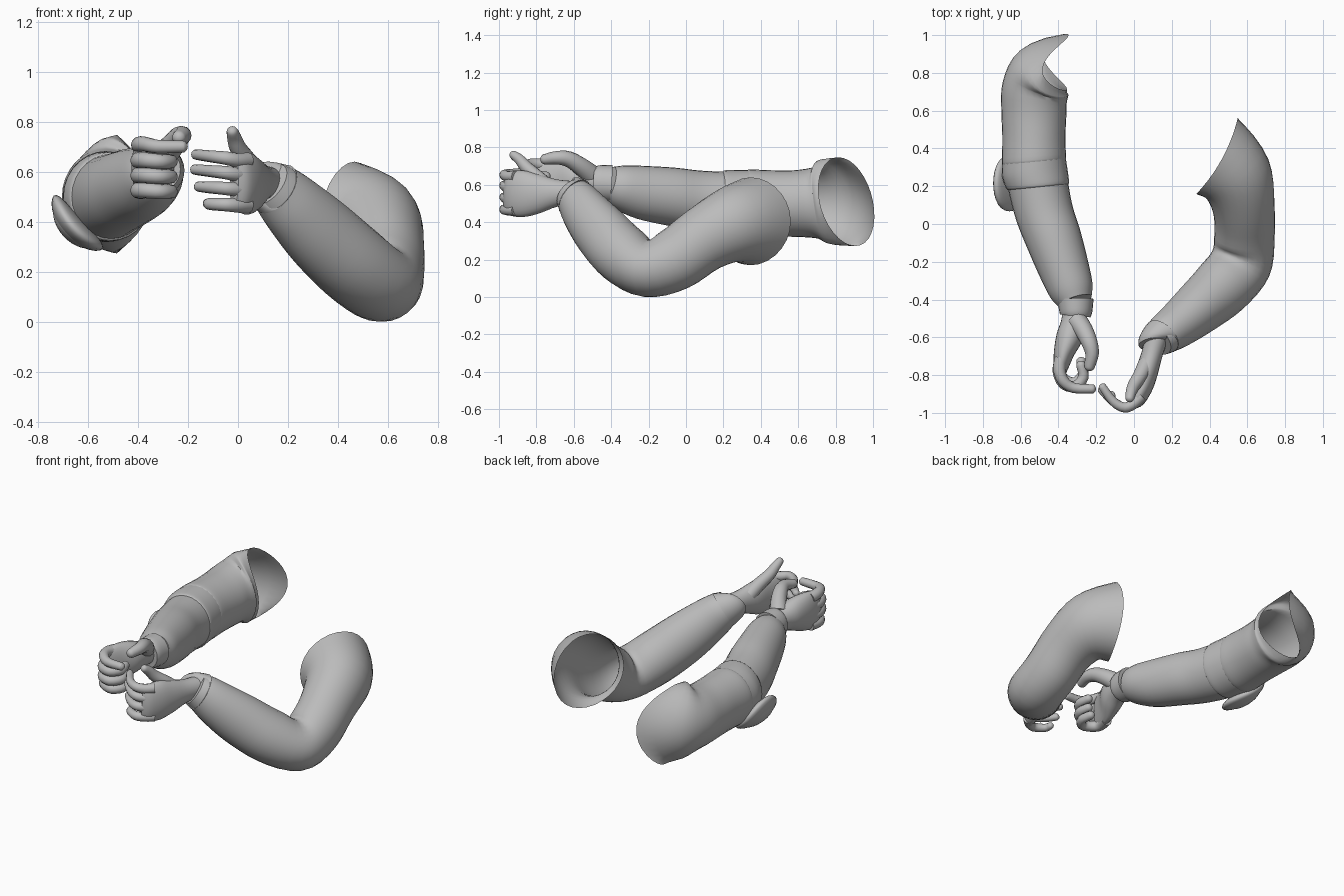
import bpy, bmesh, math
from mathutils import Vector

grey = bpy.data.materials.new("plain grey")
grey.diffuse_color = (0.5, 0.5, 0.5, 1)


def finish(bm, name, angle=50):
    me = bpy.data.meshes.new(name)
    bmesh.ops.recalc_face_normals(bm, faces=bm.faces)
    bm.to_mesh(me)
    bm.free()
    me.materials.append(grey)
    ob = bpy.data.objects.new(name, me)
    bpy.context.collection.objects.link(ob)
    bpy.ops.object.select_all(action='DESELECT')
    ob.select_set(True)
    bpy.context.view_layer.objects.active = ob
    bpy.ops.object.shade_smooth_by_angle(angle=math.radians(angle))
    return ob


def spline(a, b, c, d, t):
    return 0.5 * (2*b + (c-a)*t + (2*a-5*b+4*c-d)*t*t + (3*b-a-3*c+d)*t**3)


def tube(name, rings, cap0=True, cap1=True, seg=20, steps=4, dish=0, lean=0):
    """Rings are (x, y, z, half width, half height[, plane normal]).
    dish pulls top and bottom of the open end inwards, lean shears it in y."""
    keys = []
    for i, r in enumerate(rings):
        p0, p1 = rings[max(i-1, 0)], rings[min(i+1, len(rings)-1)]
        n = Vector(r[5]) if len(r) > 5 else Vector(p1[:3]) - Vector(p0[:3])
        keys.append((Vector(r[:3]), Vector((r[3], r[4])), n.normalized()))
    samples = []
    for i in range(len(keys)-1):
        q = [keys[max(i-1, 0)], keys[i], keys[i+1], keys[min(i+2, len(keys)-1)]]
        for s in range(steps):
            w = max(0, (i + s/steps - (len(keys)-3)) / 2)
            samples.append([spline(*[k[j] for k in q], s/steps) for j in range(3)] + [w])
    samples.append([*keys[-1], 1])
    bm = bmesh.new()
    loops = []
    for c, r, n, w in samples:
        side = n.cross(Vector((0, 0, 1))).normalized()
        up = side.cross(n).normalized()
        loop = []
        for k in range(seg):
            co, si = math.cos(2*math.pi*k/seg), math.sin(2*math.pi*k/seg)
            p = c + side*r.x*co + up*r.y*si - n.normalized()*dish*w*si*si
            loop.append(bm.verts.new(p + Vector((0, lean*w*si, 0))))
        loops.append(loop)
    for a, b in zip(loops, loops[1:]):
        for k in range(seg):
            bm.faces.new((a[k], a[(k+1) % seg], b[(k+1) % seg], b[k]))
    if cap0:
        bm.faces.new(loops[0])
    if cap1:
        bm.faces.new(loops[-1])
    return finish(bm, name)


def finger(name, pts, r0, r):
    """Slim tapering tube with a rounded tip."""
    rings = []
    for i, p in enumerate(pts):
        rad = r0 + (r - r0)*i/(len(pts)-1)
        rings.append((*p, rad, rad))
    tip = Vector(pts[-1])
    d = (tip - Vector(pts[-2])).normalized()
    for along, f in ((0.6, 0.8), (0.9, 0.45), (1.0, 0.08)):
        rings.append((*(tip + d*r*along), r*f, r*f))
    tube(name, rings, seg=12, steps=3)


# Bent arm on the right, open at the shoulder
tube("right_sleeve", [
    (0.125, -0.615, 0.55, 0.09, 0.095), (0.16, -0.585, 0.52, 0.105, 0.115),
    (0.225, -0.54, 0.455, 0.12, 0.135), (0.33, -0.455, 0.35, 0.14, 0.155),
    (0.46, -0.34, 0.23, 0.16, 0.16), (0.565, -0.21, 0.153, 0.165, 0.153),
    (0.585, -0.06, 0.20, 0.16, 0.167), (0.58, 0.09, 0.305, 0.165, 0.175),
    (0.545, 0.24, 0.385, 0.195, 0.20, (-0.45, 0.75, 0.2)),
    (0.44, 0.36, 0.405, 0.228, 0.235, (-0.88, 0.48, 0))], cap1=False, seg=28, dish=0.03)
tube("right_cuff", [
    (0.112, -0.635, 0.56, 0.088, 0.085, (-0.1, 0.9, -0.4)),
    (0.122, -0.622, 0.55, 0.098, 0.1, (0.1, 0.8, -0.4)),
    (0.15, -0.595, 0.53, 0.104, 0.115, (0.5, 0.5, -0.45))], seg=24)

# Straighter arm on the left: forearm, elbow band, upper sleeve
tube("left_forearm", [
    (-0.312, -0.41, 0.605, 0.092, 0.095), (-0.332, -0.35, 0.587, 0.118, 0.12),
    (-0.37, -0.24, 0.56, 0.134, 0.143), (-0.425, -0.08, 0.537, 0.148, 0.156),
    (-0.475, 0.06, 0.515, 0.154, 0.162), (-0.51, 0.22, 0.50, 0.16, 0.17),
    (-0.525, 0.36, 0.50, 0.16, 0.17)], seg=28)
tube("left_cuff", [
    (-0.31, -0.487, 0.61, 0.08, 0.087), (-0.308, -0.465, 0.61, 0.087, 0.095),
    (-0.31, -0.40, 0.605, 0.096, 0.1)], seg=24)
tube("elbow_band", [
    (-0.507, 0.195, 0.50, 0.155, 0.165, (-0.1, 1, 0)), (-0.51, 0.205, 0.50, 0.167, 0.177, (-0.1, 1, 0)),
    (-0.525, 0.27, 0.50, 0.174, 0.18, (-0.1, 1, 0)), (-0.53, 0.345, 0.50, 0.168, 0.18, (-0.08, 1, 0))],
    False, False, seg=28)
tube("left_upper_sleeve", [
    (-0.53, 0.325, 0.50, 0.162, 0.172, (-0.08, 1, 0)), (-0.53, 0.34, 0.50, 0.17, 0.182, (-0.08, 1, 0)),
    (-0.53, 0.45, 0.50, 0.167, 0.178), (-0.53, 0.58, 0.50, 0.172, 0.178, (0.05, 1, 0)),
    (-0.525, 0.70, 0.505, 0.178, 0.192, (0.3, 0.95, 0.03)),
    (-0.475, 0.80, 0.51, 0.175, 0.225, (0.65, 0.7, 0.03)),
    (-0.35, 0.857, 0.51, 0.143, 0.237, (1, -0.03, 0))], True, False, seg=32, dish=0.135, lean=-0.045)

# Rounded elbow pad with a raised middle, wrapped on the outer lower side
for nm, size, off in (("elbow_pad", (0.145, 0.148, 0.045), 0.0),
                      ("elbow_pad_centre", (0.105, 0.105, 0.035), 0.018)):
    bm = bmesh.new()
    bmesh.ops.create_uvsphere(bm, u_segments=28, v_segments=14, radius=1)
    out = Vector((-0.74, 0, -0.67))
    along = Vector((0.67, 0, -0.74))
    centre = Vector((-0.66, 0.215, 0.378)) + out*off
    for v in bm.verts:
        x, y, z = v.co
        v.co = (centre + along*x*size[0] + Vector((0, y*size[1], 0))
                + out*(z*size[2] - 1.3*(x*size[0])**2))
    finish(bm, nm)

# Right hand: flat palm, reaching fingers, raised thumb
tube("right_palm", [
    (0.12, -0.60, 0.555, 0.06, 0.065), (0.095, -0.69, 0.556, 0.056, 0.073),
    (0.065, -0.79, 0.552, 0.06, 0.106), (0.042, -0.87, 0.552, 0.054, 0.124),
    (0.012, -0.935, 0.553, 0.042, 0.118), (-0.015, -0.962, 0.555, 0.024, 0.098)], seg=24)
for nm, z0, z1, x1, y1 in (("index", 0.645, 0.668, -0.165, -0.865), ("middle", 0.588, 0.608, -0.17, -0.88),
                           ("ring", 0.528, 0.54, -0.155, -0.895), ("little", 0.465, 0.472, -0.12, -0.905)):
    finger("right_%s_finger" % nm, [
        (0.04, -0.91, z0), (0.0, -0.95, z0), (-0.05, -0.972, z0*0.6 + z1*0.4),
        (-0.11, -0.94, z0*0.3 + z1*0.7), (x1, y1, z1)], 0.032, 0.021)
finger("right_thumb", [(0.065, -0.74, 0.59), (0.035, -0.80, 0.645), (0.0, -0.855, 0.695),
                       (-0.015, -0.89, 0.735), (-0.022, -0.92, 0.758)], 0.044, 0.024)

# Left hand: palm, curled fingers, thumb on top
tube("left_palm", [
    (-0.315, -0.44, 0.61, 0.062, 0.068), (-0.322, -0.52, 0.62, 0.064, 0.075),
    (-0.342, -0.60, 0.625, 0.07, 0.103), (-0.370, -0.68, 0.62, 0.055, 0.12),
    (-0.385, -0.75, 0.615, 0.041, 0.118), (-0.388, -0.795, 0.615, 0.026, 0.105)], seg=24)
finger("left_index_finger", [(-0.385, -0.71, 0.70), (-0.395, -0.77, 0.708), (-0.375, -0.83, 0.71),
                             (-0.32, -0.868, 0.70), (-0.225, -0.873, 0.70)], 0.036, 0.024)
for nm, z in (("middle", 0.645), ("ring", 0.585), ("little", 0.525)):
    s = 0.02 if nm == "little" else 0
    finger("left_%s_finger" % nm, [
        (-0.385, -0.71, z), (-0.398, -0.78, z), (-0.37, -0.845 + s, z), (-0.31, -0.86 + s, z - 0.005),
        (-0.268, -0.81 + s, z - 0.005), (-0.28, -0.75 + s, z)], 0.035, 0.026)
finger("left_thumb", [(-0.305, -0.51, 0.655), (-0.265, -0.565, 0.70), (-0.235, -0.63, 0.738),
                      (-0.222, -0.69, 0.745), (-0.235, -0.75, 0.737)], 0.056, 0.029)
